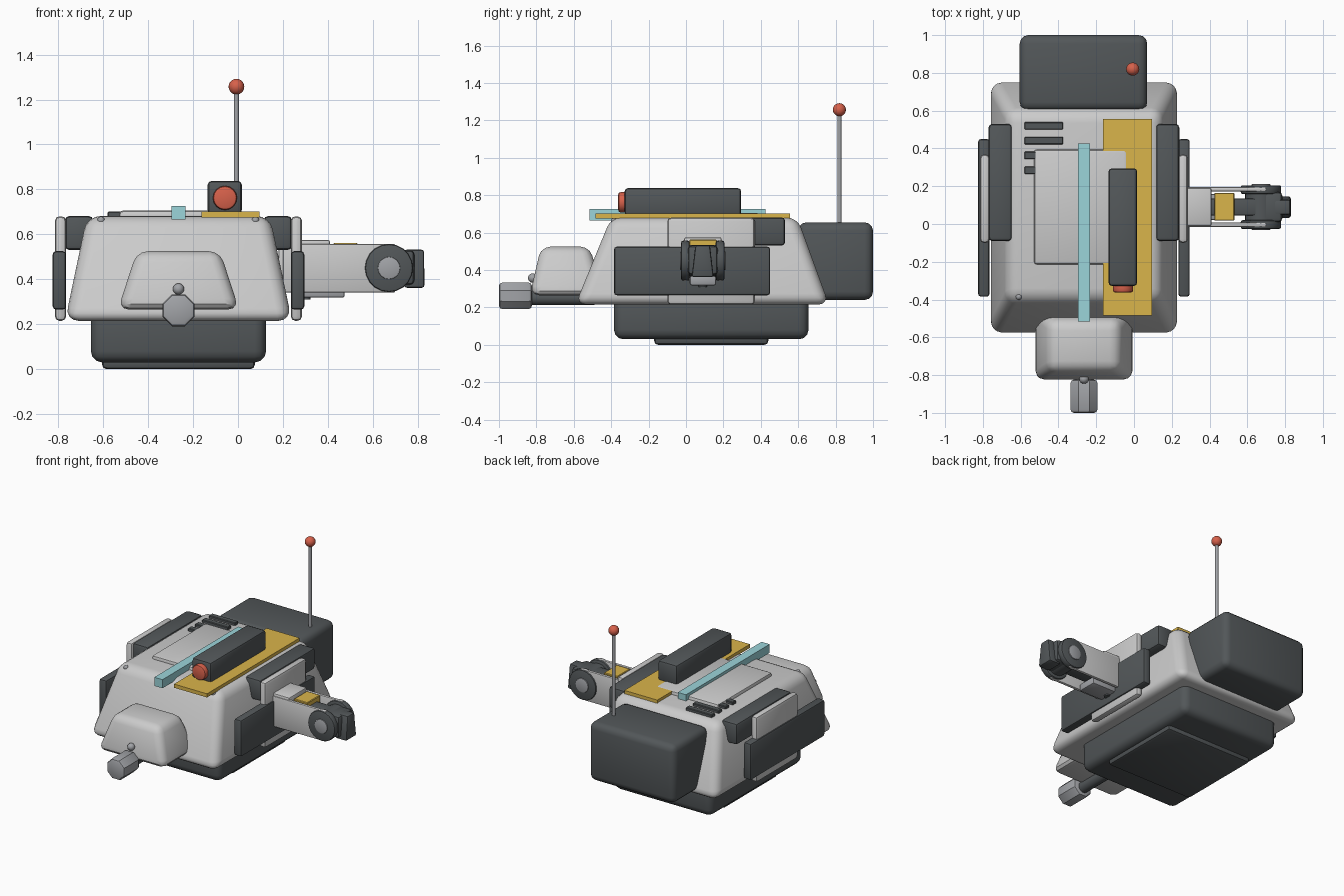
import bpy, bmesh, math
from mathutils import Matrix, Vector

if "Cube" in bpy.data.objects:
    bpy.data.objects.remove(bpy.data.objects["Cube"])

CX = -0.265  # centre line of the hull


def mat(name, c):
    m = bpy.data.materials.new(name)
    m.diffuse_color = (*c, 1)
    m.use_nodes = True
    m.node_tree.nodes["Principled BSDF"].inputs["Base Color"].default_value = m.diffuse_color
    return m


DARK = mat("dark", (0.085, 0.095, 0.1))
STEEL = mat("steel", (0.36, 0.37, 0.39))
YELLOW = mat("yellow", (0.7, 0.46, 0.07))
RED = mat("red", (0.68, 0.12, 0.07))
CYAN = mat("cyan", (0.33, 0.66, 0.7))


def finish(bm, name, m, angle=35):
    bmesh.ops.recalc_face_normals(bm, faces=bm.faces)
    me = bpy.data.meshes.new(name)
    bm.to_mesh(me)
    bm.free()
    ob = bpy.data.objects.new(name, me)
    bpy.context.collection.objects.link(ob)
    if m:
        me.materials.append(m)
    bpy.ops.object.select_all(action='DESELECT')
    ob.select_set(True)
    bpy.context.view_layer.objects.active = ob
    bpy.ops.object.shade_smooth_by_angle(angle=math.radians(angle))
    return ob


def block(name, x, y, z, m=None, bev=0.01, seg=2, top=None):
    """Bevelled box from ranges; top = (x range, y range) tapers it."""
    bm = bmesh.new()
    bmesh.ops.create_cube(bm, size=1)
    for v in bm.verts:
        up = v.co.z > 0
        xr, yr = top if (top and up) else (x, y)
        v.co = Vector((xr[v.co.x > 0], yr[v.co.y > 0], z[up]))
    if bev:
        bmesh.ops.bevel(bm, geom=bm.edges[:], offset=bev, segments=seg,
                        profile=0.5, affect='EDGES', clamp_overlap=True)
    return finish(bm, name, m)


def mirrored(name, x, y, z, m=None, bev=0.015):
    """Pair of blocks, given for the +x side, mirrored over the hull centre."""
    block(name + "_right", x, y, z, m, bev)
    block(name + "_left", (2 * CX - x[1], 2 * CX - x[0]), y, z, m, bev)


def rod(name, c, r, length, axis='Z', m=None, n=16, bev=0.0, r2=None):
    bm = bmesh.new()
    bmesh.ops.create_cone(bm, cap_ends=True, segments=n, radius1=r,
                          radius2=r if r2 is None else r2, depth=length)
    if n == 8:
        bmesh.ops.rotate(bm, verts=bm.verts, matrix=Matrix.Rotation(math.pi / 8, 3, 'Z'))
    if bev:
        rim = [e for e in bm.edges if any(len(f.verts) > 4 for f in e.link_faces)]
        bmesh.ops.bevel(bm, geom=rim, offset=bev, segments=2, profile=0.5, affect='EDGES')
    if axis == 'Y':
        bmesh.ops.rotate(bm, verts=bm.verts, matrix=Matrix.Rotation(math.pi / 2, 3, 'X'))
    bmesh.ops.translate(bm, verts=bm.verts, vec=c)
    return finish(bm, name, m)


def ball(name, c, r, m=None):
    bm = bmesh.new()
    bmesh.ops.create_uvsphere(bm, u_segments=16, v_segments=10, radius=r)
    bmesh.ops.translate(bm, verts=bm.verts, vec=c)
    return finish(bm, name, m)


# Hull and underside
block("hull", (-0.77, 0.24), (-0.592, 0.765), (0.215, 0.682), None, 0.06, 4,
      top=((-0.672, 0.142), (-0.40, 0.595)))
block("base", (-0.655, 0.125), (-0.385, 0.655), (0.03, 0.30), DARK, 0.05, 3)
block("belly_plate", (-0.605, 0.075), (-0.17, 0.44), (0.0, 0.06), DARK, 0.02)
block("rear_pack", (-0.605, 0.07), (0.60, 1.0), (0.24, 0.655), DARK, 0.045, 3)

# Nose with nozzle
block("nose", (-0.535, 0.005), (-0.835, -0.44), (0.265, 0.525), None, 0.05, 3,
      top=((-0.45, -0.08), (-0.775, -0.515)))
rod("nozzle_pipe", (CX, -0.69, 0.25), 0.038, 0.40, 'Y', DARK)
rod("nozzle", (CX, -0.912, 0.262), 0.077, 0.176, 'Y', STEEL, 8, 0.018)
ball("nose_stud", (CX, -0.82, 0.357), 0.025, STEEL)

# Side armour, mirrored
mirrored("side_panel", (0.235, 0.295), (-0.385, 0.45), (0.265, 0.525), DARK)
mirrored("shoulder_box", (0.115, 0.24), (-0.09, 0.53), (0.53, 0.682), DARK, 0.02)
mirrored("side_strip", (0.235, 0.285), (-0.10, 0.368), (0.215, 0.68), None, 0.02)

# Deck fittings
block("deck_plate", (-0.53, -0.035), (-0.215, 0.395), (0.66, 0.706), None, 0.018)
for i in range(4):
    y = 0.52 - i * 0.0785
    w = -0.495 if i == 3 else -0.375
    block(f"vent_{i + 1}", (-0.58, w), (y - 0.02, y + 0.02), (0.66, 0.702), DARK, 0.004, 1)
block("yellow_strip", (-0.163, 0.096), (-0.485, 0.555), (0.676, 0.702), YELLOW, 0)
block("light_bar", (-0.297, -0.233), (-0.515, 0.425), (0.665, 0.726), CYAN, 0)
block("sensor_housing", (-0.135, 0.017), (-0.328, 0.295), (0.69, 0.838), DARK, 0.018)
rod("sensor_lens", (-0.058, -0.335, 0.762), 0.054, 0.055, 'Y', RED, 16, 0.012)
for i, x in enumerate((-0.61, 0.078)):
    ball(f"deck_bolt_{i + 1}", (x, -0.385, 0.662), 0.017, STEEL)

# Antenna
rod("antenna_mast", (-0.007, 0.82, 0.94), 0.011, 0.62, 'Z', STEEL, 12)
ball("antenna_tip", (-0.007, 0.82, 1.257), 0.035, RED)

# Arm on the right side
block("arm_mount", (0.18, 0.41), (-0.01, 0.19), (0.36, 0.575), None, 0.01)
for i, y in enumerate((-0.015, 0.172)):
    block(f"arm_rail_{i + 1}", (0.20, 0.70), (y, y + 0.023), (0.34, 0.558), None, 0.008)
block("arm_core", (0.30, 0.66), (0.045, 0.135), (0.38, 0.53), DARK, 0.01)
block("arm_yellow_cell", (0.425, 0.532), (0.018, 0.165), (0.42, 0.562), YELLOW, 0.004, 1)
block("arm_lower_bar", (0.25, 0.475), (0.02, 0.16), (0.318, 0.37), STEEL, 0.01)
rod("arm_lower_rod_stud", (0.30, 0.09, 0.325), 0.022, 0.03, 'Z', DARK)
for i, y in enumerate((-0.003, 0.182)):
    rod(f"elbow_disc_{i + 1}", (0.672, y, 0.45), 0.107, 0.046, 'Y', DARK, 20, 0.01)
rod("elbow_drum", (0.672, 0.09, 0.45), 0.085, 0.16, 'Y', DARK, 20)
rod("elbow_pin", (0.672, 0.09, 0.45), 0.05, 0.242, 'Y', STEEL, 16, 0.004)
block("elbow_block", (0.66, 0.785), (0.01, 0.17), (0.375, 0.53), DARK, 0.02)
block("arm_tip", (0.74, 0.83), (0.03, 0.148), (0.362, 0.532), DARK, 0.012, 2,
      top=((0.74, 0.828), (0.05, 0.128)))
